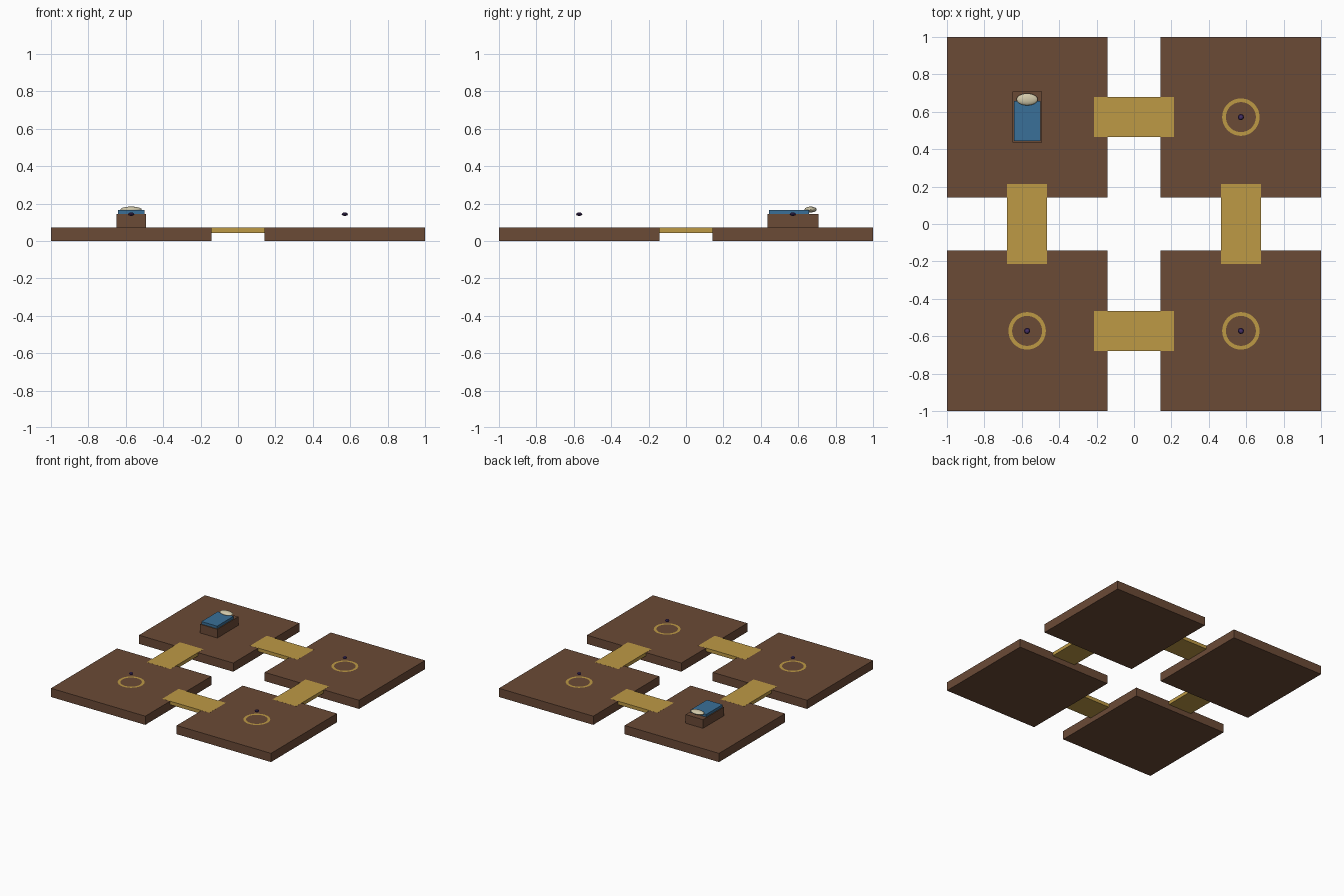
import bpy, bmesh
from math import pi, cos, sin

if "Cube" in bpy.data.objects:
    bpy.data.objects.remove(bpy.data.objects["Cube"])

U = 1 / 14          # layout module
C = 8 * U           # platform centre offset
TOP = U             # platform top height


def material(name, rgb):
    m = bpy.data.materials.new(name)
    m.diffuse_color = (*rgb, 1)
    m.use_nodes = True
    m.node_tree.nodes["Principled BSDF"].inputs["Base Color"].default_value = m.diffuse_color
    return m


WOOD = material("dark_wood", (0.147, 0.069, 0.037))
GOLD = material("gold", (0.51, 0.32, 0.06))
BLUE = material("blue_cloth", (0.042, 0.162, 0.314))
CREAM = material("cream_cloth", (0.64, 0.58, 0.40))
PURPLE = material("purple_gem", (0.06, 0.03, 0.14))


def finish(name, mat):
    ob = bpy.context.object
    ob.name = name
    ob.data.materials.append(mat)
    return ob


def box(name, centre, size, mat):
    bpy.ops.mesh.primitive_cube_add(size=1, location=centre)
    bpy.context.object.scale = size
    return finish(name, mat)


def ball(name, centre, radii, mat, segs, rings):
    bpy.ops.mesh.primitive_uv_sphere_add(segments=segs, ring_count=rings, radius=1, location=centre)
    bpy.context.object.scale = radii
    return finish(name, mat)


def ring(name, centre, inner, outer, mat, n=48):
    bm = bmesh.new()
    loops = [[bm.verts.new((r * cos(2 * pi * i / n), r * sin(2 * pi * i / n), 0)) for i in range(n)]
             for r in (inner, outer)]
    a, b = loops
    for i in range(n):
        j = (i + 1) % n
        bm.faces.new((a[i], b[i], b[j], a[j]))
    me = bpy.data.meshes.new(name)
    bm.to_mesh(me)
    bm.free()
    me.materials.append(mat)
    ob = bpy.data.objects.new(name, me)
    ob.location = centre
    bpy.context.collection.objects.link(ob)


# Four platforms; all but the bed platform carry a floor ring and a floating gem
for sx in (-1, 1):
    for sy in (-1, 1):
        x, y = sx * C, sy * C
        box("platform", (x, y, U / 2), (12 * U, 12 * U, U), WOOD)
        if (sx, sy) != (-1, 1):
            ring("floor_ring", (x, y, TOP + 0.0015), 0.08, 0.1, GOLD)
            ball("floating_gem", (x, y, 2 * U), (0.017, 0.017, 0.01), PURPLE, 8, 4)

# Bridges, slightly proud of the platforms they overlap
for s in (-1, 1):
    z = TOP - 0.2 * U + 0.0005
    box("bridge_across", (0, s * C, z), (6 * U, 3 * U, 0.4 * U), GOLD)
    box("bridge_along", (s * C, 0, z), (3 * U, 6 * U, 0.4 * U), GOLD)

# Bed with blanket and pillow
box("bed_frame", (-C, C, 1.5 * U), (2.2 * U, 3.8 * U, U), WOOD)
box("blanket", (-C, 0.55, 2.15 * U), (2 * U, 3 * U, 0.3 * U), BLUE)
ball("pillow", (-C, 0.666, 0.168), (0.057, 0.032, 0.0155), CREAM, 24, 12)
bpy.ops.object.shade_smooth_by_angle()
